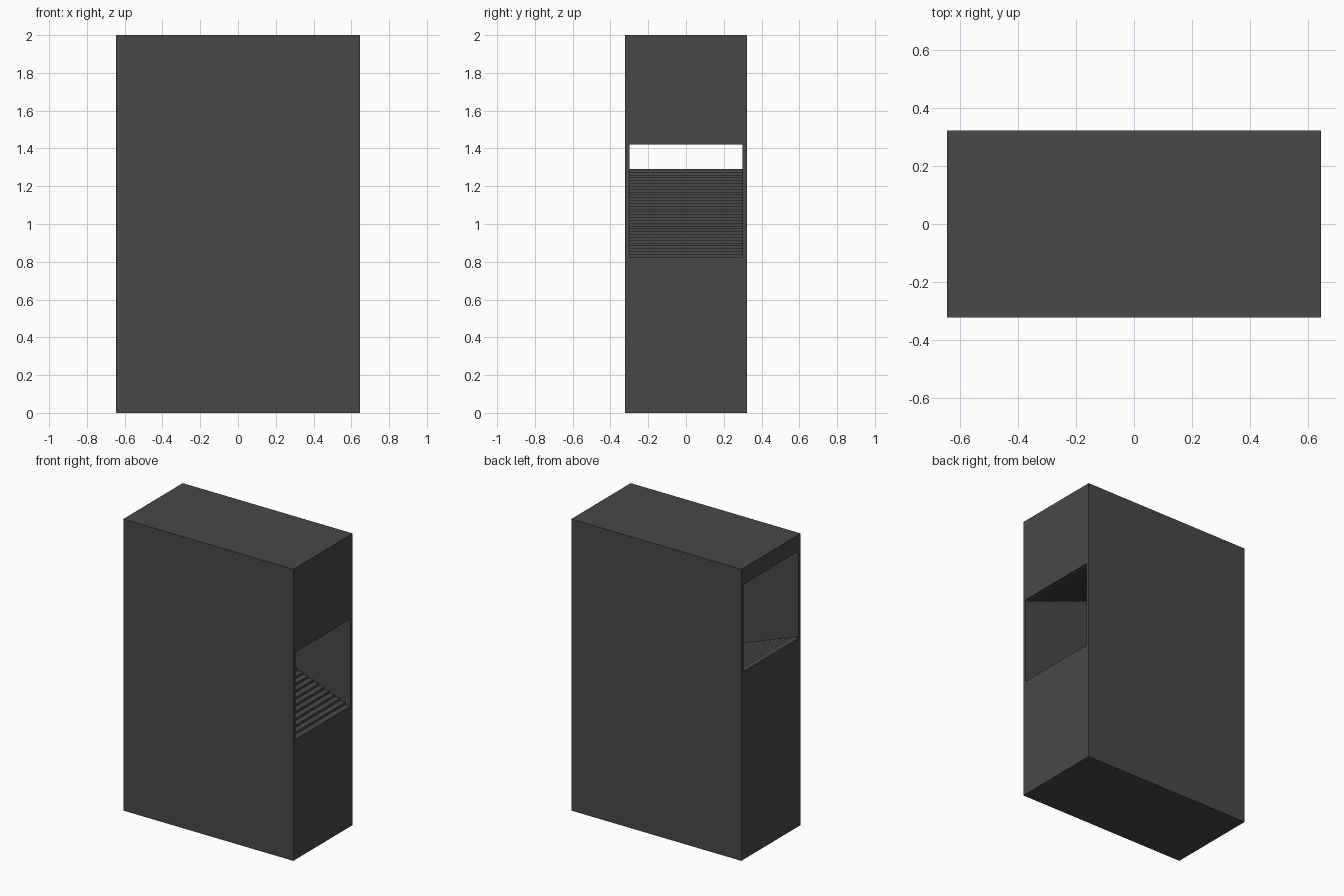
import bpy
import bmesh

old = bpy.data.objects.get("Cube")
if old:
    bpy.data.objects.remove(old, do_unlink=True)

# Overall sizes
HALF_X, HALF_Y, HEIGHT = 0.645, 0.322, 2.0
LOW, HIGH, CLEAR = 0.825, 1.29, 0.597     # floor at each end, headroom
HALF_WIDTH = 0.30                         # half width of the passage
STEPS = 32

grey = bpy.data.materials.new("dark_grey")
grey.use_nodes = True
colour = (0.065, 0.065, 0.065, 1)
grey.diffuse_color = colour
grey.node_tree.nodes["Principled BSDF"].inputs["Base Color"].default_value = colour


def prism(name, profile, half_y):
    """Extrude an XZ profile symmetrically along y."""
    bm = bmesh.new()
    face = bm.faces.new([bm.verts.new((x, -half_y, z)) for x, z in profile])
    new = bmesh.ops.extrude_face_region(bm, geom=[face])["geom"]
    verts = [v for v in new if isinstance(v, bmesh.types.BMVert)]
    bmesh.ops.translate(bm, verts=verts, vec=(0, 2 * half_y, 0))
    bmesh.ops.recalc_face_normals(bm, faces=bm.faces)
    mesh = bpy.data.meshes.new(name)
    bm.to_mesh(mesh)
    bm.free()
    mesh.materials.append(grey)
    ob = bpy.data.objects.new(name, mesh)
    bpy.context.collection.objects.link(ob)
    return ob


# Solid outer block
block = prism("stair_block", [(-HALF_X, 0), (HALF_X, 0),
                              (HALF_X, HEIGHT), (-HALF_X, HEIGHT)], HALF_Y)

# Stepped passage climbing from +x to -x, same steps in floor and ceiling
tread = 2 * HALF_X / STEPS
rise = (HIGH - LOW) / (STEPS - 1)
floor = []
for i in range(STEPS):
    x0 = HALF_X - i * tread + (0.05 if i == 0 else 0)
    x1 = HALF_X - (i + 1) * tread - (0.05 if i == STEPS - 1 else 0)
    z = LOW + i * rise
    floor += [(x0, z), (x1, z)]
ceiling = [(x, z + CLEAR) for x, z in reversed(floor)]
cutter = prism("passage_cutter", floor + ceiling, HALF_WIDTH)
cutter.hide_render = True

# Cut the passage through the block
cut = block.modifiers.new("passage", 'BOOLEAN')
cut.operation = 'DIFFERENCE'
cut.solver = 'EXACT'
cut.object = cutter
bpy.context.view_layer.objects.active = block
block.select_set(True)
bpy.ops.object.modifier_apply(modifier=cut.name)
bpy.data.objects.remove(cutter, do_unlink=True)
